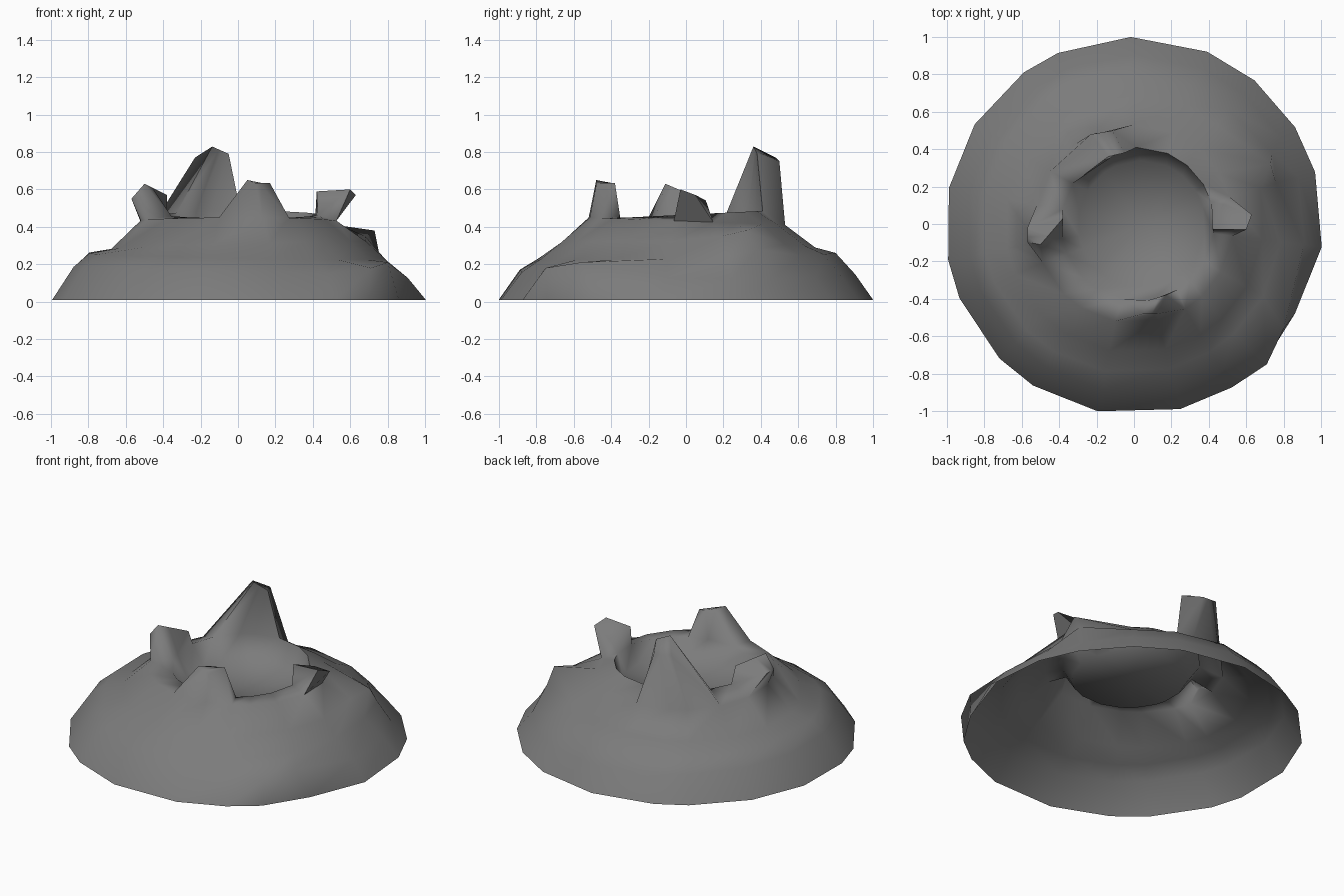
import bpy, bmesh, math
from mathutils import Vector

cube = bpy.data.objects.get("Cube")
if cube:
    bpy.data.objects.remove(cube, do_unlink=True)

# Rock material
rock = bpy.data.materials.new("grey_rock")
rock.use_nodes = True
GREY = (0.2, 0.2, 0.2, 1)
rock.diffuse_color = GREY
bsdf = next(n for n in rock.node_tree.nodes if n.type == 'BSDF_PRINCIPLED')
bsdf.inputs["Base Color"].default_value = GREY
bsdf.inputs["Roughness"].default_value = 0.9

# Irregular spoke angles, and rings from the foot over the rim to the crater floor:
# radius, height, then how much height changes towards +x and +y, and shift in x
ANGLES = [-7, 16, 31, 50, 67, 91, 114, 126, 148, 169, 191, 203, 225, 238,
          259, 284, 301, 313, 331]
RINGS = [(1.01, .01, 0, 0, 0), (.905, .155, -.03, -.01, .01), (.8, .245, -.015, .015, -.01),
         (.69, .3, .02, -.01, 0), (.53, .43, 0, -.02, 0), (.41, .465, 0, .02, .02),
         (.34, .35, 0, 0, .04)]
N = len(ANGLES)

bm = bmesh.new()
rings = []
for k, (r, z, zx, zy, shift) in enumerate(RINGS):
    ring = []
    for a in ANGLES:
        c, s = math.cos(math.radians(a)), math.sin(math.radians(a))
        rr = r - .01 * s if k == 0 else r
        ring.append(bm.verts.new((rr * c + shift, rr * s, z + zx * c + zy * s)))
    rings.append(ring)

# Bulge at the foot and folded ledge on the slope
for k, a, co in [(1, 313, (.71, -.75, .18)), (1, 331, (.80, -.56, .21)),
                 (0, 331, (.86, -.48, .01)), (3, 31, (.73, .32, .38)),
                 (3, 16, (.68, .19, .35)), (2, 31, (.74, .38, .28))]:
    rings[k][ANGLES.index(a)].co = co

# Skin of the slope, with the faces on the rim kept for the horns
rim = {}
for k in range(len(rings) - 1):
    for i in range(N):
        j = (i + 1) % N
        f = bm.faces.new((rings[k][i], rings[k][j], rings[k + 1][j], rings[k + 1][i]))
        if k == 4:
            rim[ANGLES[i]] = f

# Crater floor
centre = bm.verts.new((.04, 0, .335))
for i in range(N):
    bm.faces.new((rings[-1][i], rings[-1][(i + 1) % N], centre))


def horn(angles, inner, outer):
    """Pull rim faces up into a hollow horn; each top edge runs anticlockwise."""
    faces = [rim[a] for a in angles]
    out = bmesh.ops.extrude_face_region(bm, geom=faces)["geom"]
    top = [v for v in out if isinstance(v, bmesh.types.BMVert)]
    bmesh.ops.delete(bm, geom=[f for f in faces if f.is_valid], context='FACES')
    mid = sum((v.co for v in top), Vector())
    radial = Vector((mid.x, mid.y, 0)).normalized()
    side = Vector((-radial.y, radial.x, 0))
    turn = [math.atan2(v.co.dot(side), v.co.dot(radial)) for v in top]
    lo, hi = min(turn), max(turn)
    for v, t in zip(top, turn):
        edge = outer if v.co.xy.length > .47 else inner
        u = (t - lo) / (hi - lo)
        v.co = Vector(edge[0]).lerp(Vector(edge[1]), u)


# Tall back horn, front horn, left horn, right horn
horn([91, 114, 126], [(-.05, .38, .79), (-.14, .36, .83)], [(-.11, .5, .75), (-.23, .48, .77)])
horn([259, 284], [(.07, -.41, .63), (.17, -.38, .635)], [(.05, -.48, .65), (.13, -.48, .62)])
horn([-7], [(.42, -.03, .59), (.48, .11, .54)], [(.6, -.03, .6), (.63, .05, .57)])
horn([169, 191], [(-.38, .03, .57), (-.5, -.11, .63)], [(-.57, -.02, .55), (-.57, -.1, .55)])

bmesh.ops.recalc_face_normals(bm, faces=bm.faces)
if centre.normal.z < 0:
    bmesh.ops.reverse_faces(bm, faces=bm.faces)
mesh = bpy.data.meshes.new("crater_mound")
bm.to_mesh(mesh)
bm.free()
mesh.materials.append(rock)
mound = bpy.data.objects.new("crater_mound", mesh)
bpy.context.collection.objects.link(mound)
bpy.context.view_layer.objects.active = mound
mound.select_set(True)
bpy.ops.object.shade_smooth_by_angle(angle=math.radians(85))
